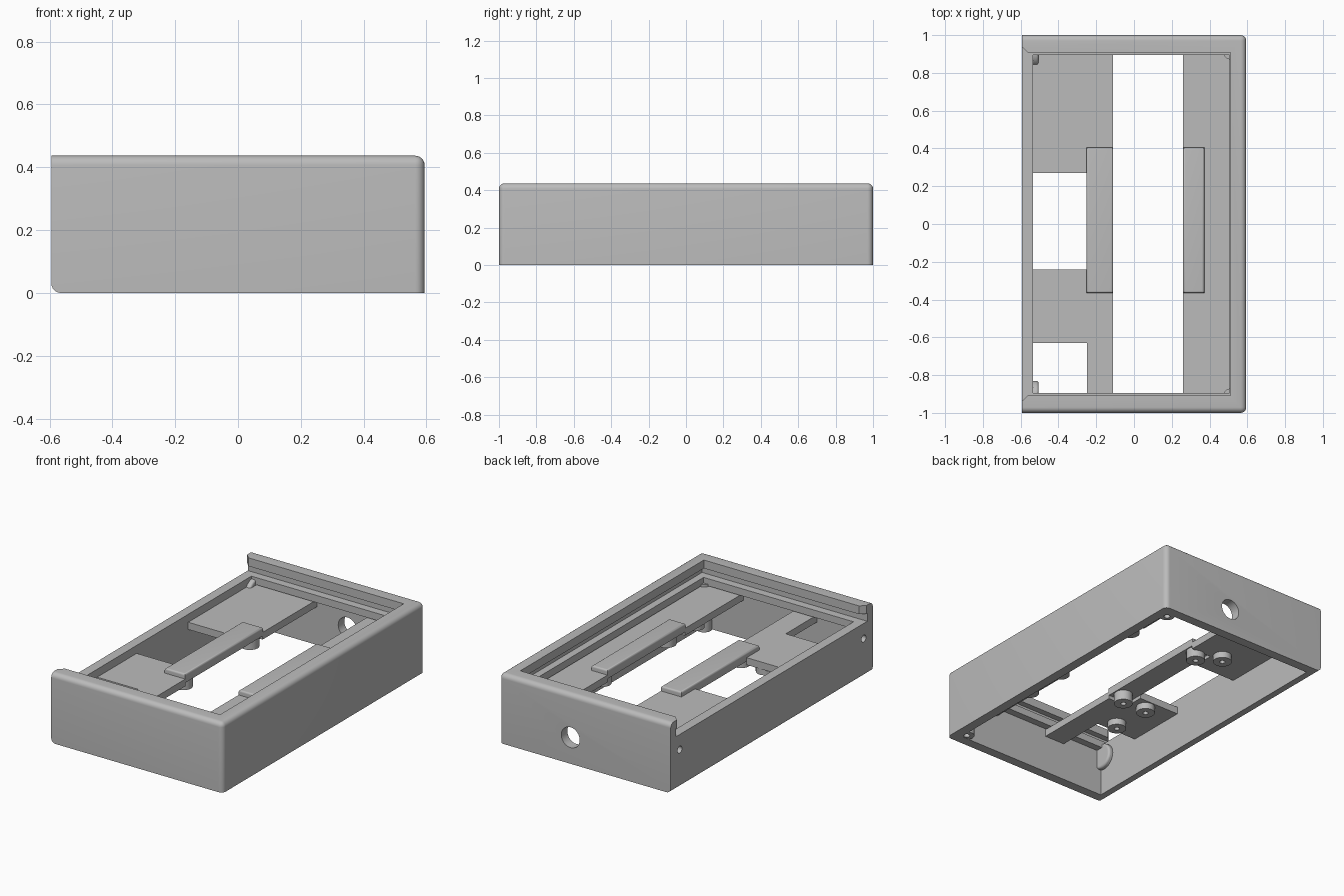
import bpy, bmesh, math
from mathutils import Vector, Matrix

start = bpy.data.objects.get("Cube")
if start:
    bpy.data.objects.remove(start, do_unlink=True)

grey = bpy.data.materials.new("plain grey")
grey.use_nodes = True
grey.diffuse_color = (0.5, 0.5, 0.5, 1)
grey.node_tree.nodes["Principled BSDF"].inputs["Base Color"].default_value = (0.5, 0.5, 0.5, 1)


def finish(name, bm):
    bmesh.ops.recalc_face_normals(bm, faces=bm.faces)
    mesh = bpy.data.meshes.new(name)
    bm.to_mesh(mesh)
    bm.free()
    mesh.materials.append(grey)
    obj = bpy.data.objects.new(name, mesh)
    bpy.context.collection.objects.link(obj)
    return obj


def box(name, lo, hi, rounded=None, radius=0.03):
    """Box between two corners; edges whose midpoint passes the rule are rounded."""
    lo, hi = Vector(lo), Vector(hi)
    bm = bmesh.new()
    bmesh.ops.create_cube(bm, size=1)
    for v in bm.verts:
        v.co = (lo + hi) / 2 + v.co * (hi - lo)
    if rounded:
        edges = [e for e in bm.edges if rounded((e.verts[0].co + e.verts[1].co) / 2)]
        bmesh.ops.bevel(bm, geom=edges, offset=radius, segments=6, profile=0.5, affect='EDGES')
    return finish(name, bm)


def rod(name, centre, radius, length, axis):
    bm = bmesh.new()
    turn = Vector((0, 0, 1)).rotation_difference(Vector(axis)).to_matrix().to_4x4()
    bmesh.ops.create_cone(bm, cap_ends=True, segments=32, radius1=radius, radius2=radius,
                          depth=length, matrix=Matrix.Translation(centre) @ turn)
    return finish(name, bm)


def extrude(name, outline, z0, z1):
    bm = bmesh.new()
    face = bm.faces.new([bm.verts.new((x, y, z0)) for x, y in outline])
    new = bmesh.ops.extrude_face_region(bm, geom=[face])["geom"]
    verts = [g for g in new if isinstance(g, bmesh.types.BMVert)]
    bmesh.ops.translate(bm, vec=(0, 0, z1 - z0), verts=verts)
    return finish(name, bm)


def tube(name, x, y, z0, z1, radius, hole):
    bm = bmesh.new()
    pts = [bm.verts.new((x + r, y, z)) for r, z in
           ((hole, z1), (hole, z0), (radius, z0), (radius, z1))]
    edges = [bm.edges.new((pts[i], pts[(i + 1) % 4])) for i in range(4)]
    bmesh.ops.spin(bm, geom=pts + edges, cent=(x, y, 0), axis=(0, 0, 1),
                   angle=math.tau, steps=24)
    bmesh.ops.remove_doubles(bm, verts=bm.verts, dist=0.0005)
    return finish(name, bm)


def cut(target, cutter):
    mod = target.modifiers.new("cut", 'BOOLEAN')
    mod.operation, mod.solver, mod.object = 'DIFFERENCE', 'EXACT', cutter
    bpy.context.view_layer.objects.active = target
    bpy.ops.object.modifier_apply(modifier=mod.name)
    bpy.data.objects.remove(cutter, do_unlink=True)


W, H = 0.594, 0.437          # half width and height of the case
IN_X, IN_Y = 0.534, 0.94     # inside of the walls
LEDGE = 0.335                # shelf that carries the sliding lid


def case_edge(m):
    right = m.x > W - 0.01 and abs(m.y) > 0.9
    top = m.z > H - 0.01 and m.x > -W + 0.01
    return right or top or (m.x < -W + 0.01 and m.z < 0.01)


# Outer case, open below and above, with a lid channel entering from one side
case = box("case", (-W, -1, 0), (W, 1, H), case_edge)
cut(case, box("lower_room", (-IN_X, -IN_Y, -0.1), (IN_X, IN_Y, 0.29)))
cut(case, box("ledge_opening", (-IN_X, -0.895, 0.2), (0.505, 0.895, 0.6)))
cut(case, box("lid_channel", (-0.8, -0.945, LEDGE), (0.55, 0.945, 0.385)))
cut(case, box("lip_opening", (-0.8, -0.908, 0.36), (0.512, 0.908, 0.6)))
for s in (-1, 1):
    # flared mouth of the lid channel
    flare = [(-0.65, s * 0.8), (-0.56, s * 0.8), (-0.56, s * 0.905), (-0.6, s * 0.945), (-0.65, s * 0.945)]
    cut(case, extrude("mouth", flare, 0.36, 0.6))
    cut(case, rod("screw_hole", (-0.58, s * 0.91, 0.24), 0.022, 0.2, (1, 0, 0)))
cut(case, rod("cable_hole", (0.1, 1, 0.165), 0.064, 0.3, (0, 1, 0)))

# Inner mounting plates, with gaps for the raised strips
Z0, Z1 = 0.24, 0.285
back_plate = extrude("back_plate", [(-0.11, 0.95), (-0.54, 0.95), (-0.54, 0.27), (-0.25, 0.27),
                                    (-0.25, 0.4), (-0.11, 0.4)], Z0, Z1)
front_plate = extrude("front_plate", [(-0.11, -0.36), (-0.25, -0.36), (-0.25, -0.24), (-0.54, -0.24),
                                      (-0.54, -0.63), (-0.25, -0.63), (-0.25, -0.95), (-0.11, -0.95)], Z0, Z1)
side_plate = extrude("side_plate", [(0.26, -0.95), (0.54, -0.95), (0.54, 0.95), (0.26, 0.95),
                                    (0.26, 0.4), (0.37, 0.4), (0.37, -0.36), (0.26, -0.36)], Z0, Z1)


# Raised strips beside the central opening
def strip_edge(m):
    return m.z > 0.31


smooth = [case]
for name, x0, x1 in (("right_strip", -0.252, -0.11), ("left_strip", 0.26, 0.372)):
    smooth.append(box(name, (x0, -0.365, 0.262), (x1, 0.405, 0.316), strip_edge, 0.012))

# Screw bosses hanging below the plates
for i, (x, y) in enumerate([(-0.17, 0.36), (-0.3, 0.45), (-0.17, -0.3), (-0.34, -0.3), (-0.33, -0.55),
                            (0.33, 0.36), (0.33, -0.28), (0.33, -0.56)]):
    smooth.append(tube("boss_%d" % (i + 1), x, y, 0.2, 0.264, 0.055, 0.016))

for s, end in ((-1, "front"), (1, "back")):
    # Corner posts open at the bottom
    smooth.append(tube(end + "_corner_post", 0.515, s * 0.915, 0.001, 0.3, 0.045, 0.018))
    # Rounded lugs behind the side screw holes
    lug = rod(end + "_screw_lug", (-0.525, s * 0.91, 0.24), 0.08, 0.04, (1, 0, 0))
    bev = lug.modifiers.new("round", 'BEVEL')
    bev.width, bev.segments, bev.limit_method = 0.015, 4, 'ANGLE'
    cut(lug, rod("lug_hole", (-0.55, s * 0.91, 0.24), 0.022, 0.06, (1, 0, 0)))
    smooth.append(lug)

# Smooth shading on the rounded parts
bpy.ops.object.select_all(action='DESELECT')
for obj in smooth:
    obj.select_set(True)
bpy.context.view_layer.objects.active = case
bpy.ops.object.shade_smooth_by_angle(angle=math.radians(35))
